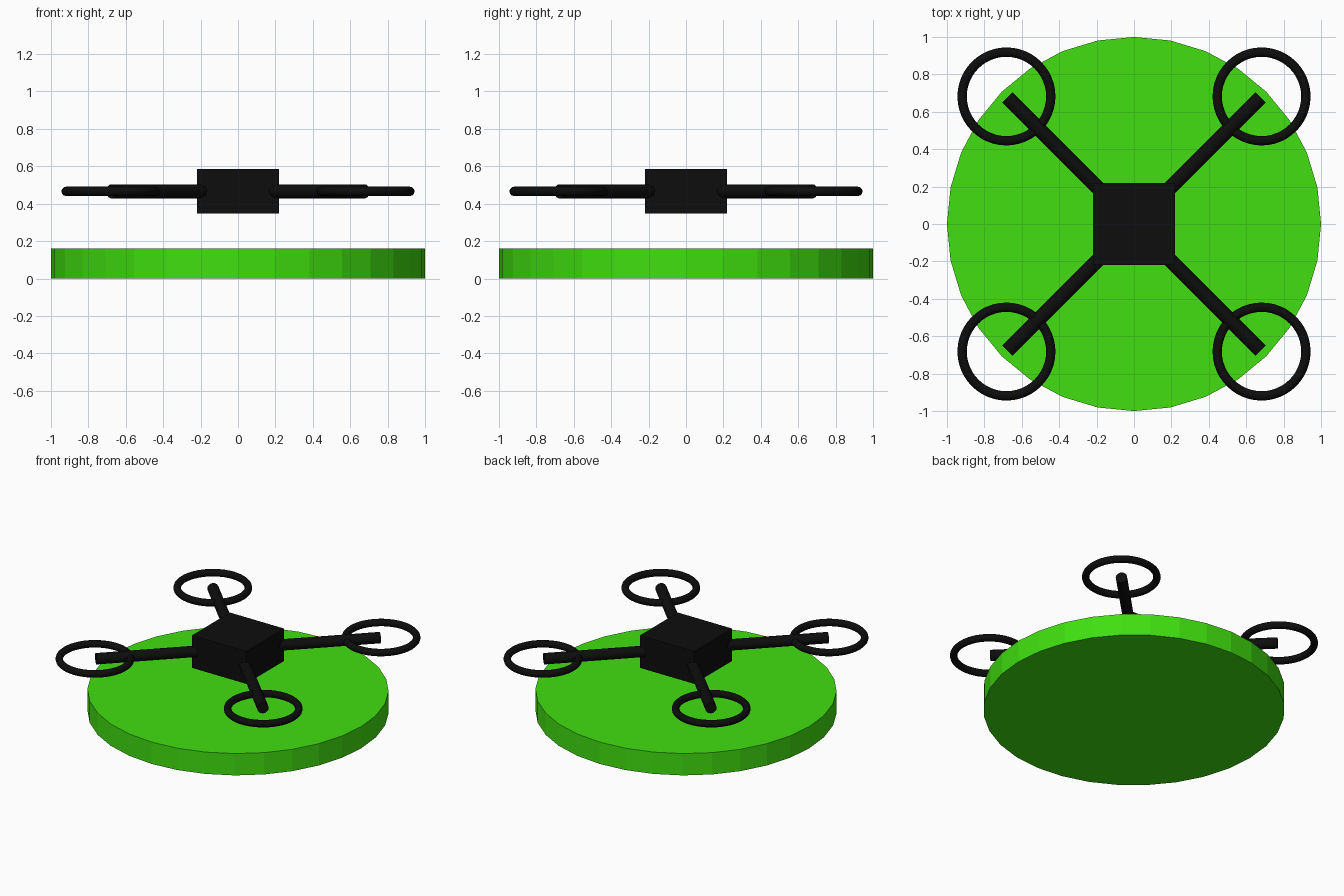
import bpy
import math

if "Cube" in bpy.data.objects:
    bpy.data.objects.remove(bpy.data.objects["Cube"])


def material(name, rgb):
    m = bpy.data.materials.new(name)
    m.diffuse_color = (*rgb, 1.0)
    m.use_nodes = True
    m.node_tree.nodes["Principled BSDF"].inputs["Base Color"].default_value = m.diffuse_color
    return m


green = material("bright green", (0.052, 0.74, 0.005))
black = material("black", (0.004, 0.004, 0.004))


def finish(name, mat, smooth=False):
    ob = bpy.context.object
    ob.name = name
    ob.data.materials.append(mat)
    if smooth:
        bpy.ops.object.shade_smooth_by_angle(angle=math.radians(40))
    return ob


HUB_Z = 0.466      # height of the drone's mid plane

# Landing pad: faceted 32-sided disc
bpy.ops.mesh.primitive_cylinder_add(vertices=32, radius=1.0, depth=0.16,
                                    location=(0, 0, 0.08))
finish("landing_pad", green)

# Drone body: square block
bpy.ops.mesh.primitive_cube_add(size=1, location=(0, 0, HUB_Z))
body = finish("drone_body", black)
body.scale = (0.44, 0.44, 0.237)

# Four diagonal arms with a rotor guard ring at each tip
ARM_IN, ARM_OUT, RING = 0.18, 0.677, 0.682
for sx, sy, label in ((1, 1, "back_right"), (-1, 1, "back_left"),
                      (-1, -1, "front_left"), (1, -1, "front_right")):
    mid = (ARM_IN + ARM_OUT) / 2
    bpy.ops.mesh.primitive_cylinder_add(
        vertices=16, radius=0.038, depth=(ARM_OUT - ARM_IN) * math.sqrt(2),
        location=(sx * mid, sy * mid, HUB_Z),
        rotation=(0, math.pi / 2, math.atan2(sy, sx)))
    finish("arm_" + label, black, True)

    bpy.ops.mesh.primitive_torus_add(
        major_segments=48, minor_segments=12,
        major_radius=0.237, minor_radius=0.025,
        location=(sx * RING, sy * RING, HUB_Z))
    finish("rotor_ring_" + label, black, True)
